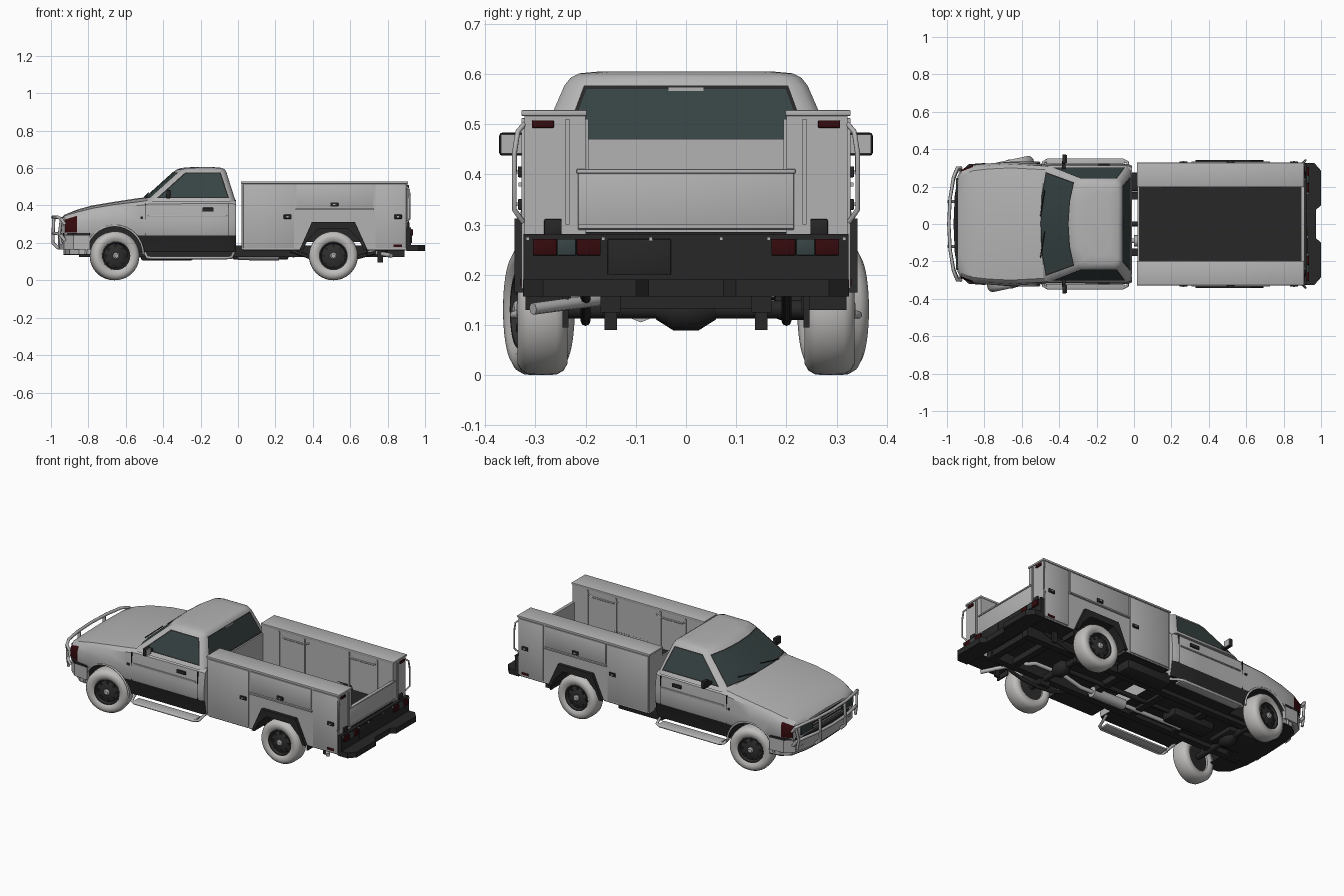
import bpy, bmesh, math
from mathutils import Matrix, Vector

if "Cube" in bpy.data.objects:
    bpy.data.objects.remove(bpy.data.objects["Cube"])


def material(name, rgb):
    m = bpy.data.materials.new(name)
    m.diffuse_color = (*rgb, 1)
    m.use_nodes = True
    m.node_tree.nodes["Principled BSDF"].inputs["Base Color"].default_value = m.diffuse_color
    return m


PAINT = material("grey paint", (0.45, 0.45, 0.45))
TYRE = material("pale tyre", (0.52, 0.51, 0.50))
TRIM = material("black trim", (0.02, 0.02, 0.02))
GLASS = material("tinted glass", (0.038, 0.056, 0.056))
RED = material("dark red lens", (0.035, 0.003, 0.004))
RIM = material("dark rim", (0.028, 0.028, 0.028))


def select(ob):
    bpy.ops.object.select_all(action='DESELECT')
    ob.select_set(True)
    bpy.context.view_layer.objects.active = ob


def finish(name, bm, mats, angle=35):
    bmesh.ops.recalc_face_normals(bm, faces=bm.faces)
    me = bpy.data.meshes.new(name)
    bm.to_mesh(me)
    bm.free()
    ob = bpy.data.objects.new(name, me)
    bpy.context.collection.objects.link(ob)
    for m in mats:
        me.materials.append(m)
    select(ob)
    bpy.ops.object.shade_smooth_by_angle(angle=math.radians(angle))
    return ob


def box(name, c, size, mat, bevel=0):
    bm = bmesh.new()
    bmesh.ops.create_cube(bm, size=1)
    bmesh.ops.scale(bm, vec=size, verts=bm.verts)
    if bevel:
        bmesh.ops.bevel(bm, geom=bm.edges[:], offset=bevel, segments=2, affect='EDGES', profile=0.5)
    bmesh.ops.translate(bm, vec=c, verts=bm.verts)
    return finish(name, bm, [mat])


def prism(name, pts, axis, a, b, mat):
    bm = bmesh.new()
    vs = [bm.verts.new((u, a, v) if axis == 'y' else (u, v, a)) for u, v in pts]
    ext = bmesh.ops.extrude_face_region(bm, geom=[bm.faces.new(vs)])
    new = [g for g in ext['geom'] if isinstance(g, bmesh.types.BMVert)]
    bmesh.ops.translate(bm, vec=(0, b - a, 0) if axis == 'y' else (0, 0, b - a), verts=new)
    return finish(name, bm, [mat], 25)


def loft(rings, rule):
    bm = bmesh.new()
    rows = [[bm.verts.new(p) for p in r] for r in rings]
    n = len(rows[0])
    for i in range(len(rows) - 1):
        for j in range(n):
            k = (j + 1) % n
            f = bm.faces.new((rows[i][j], rows[i][k], rows[i + 1][k], rows[i + 1][j]))
            f.material_index = rule(i, j, f.calc_center_median())
    bm.faces.new(rows[0])
    bm.faces.new(rows[-1])
    return bm


def lathe(name, profile, c, mat, turn=0, seg=40):
    rings = [[(r * math.cos(2 * math.pi * j / seg), y, r * math.sin(2 * math.pi * j / seg))
              for j in range(seg)] for r, y in profile]
    bm = loft(rings, lambda i, j, p: 0)
    bmesh.ops.rotate(bm, matrix=Matrix.Rotation(turn, 3, 'Z'), verts=bm.verts)
    bmesh.ops.translate(bm, vec=c, verts=bm.verts)
    return finish(name, bm, [mat])


def tube(name, pts, r, mat):
    cu = bpy.data.curves.new(name, 'CURVE')
    cu.dimensions = '3D'
    cu.bevel_depth, cu.bevel_resolution, cu.use_fill_caps = r, 2, True
    sp = cu.splines.new('POLY')
    sp.points.add(len(pts) - 1)
    for p, q in zip(sp.points, pts):
        p.co = (*q, 1)
    ob = bpy.data.objects.new(name, cu)
    bpy.context.collection.objects.link(ob)
    cu.materials.append(mat)
    select(ob)
    bpy.ops.object.convert(target='MESH')
    bpy.ops.object.shade_smooth_by_angle(angle=math.radians(50))
    return ob


# cab and bonnet: cross-sections (x, half width, bottom, shoulder, top)
stations = [(-.945, .25, .2, .325, .335), (-.925, .29, .18, .345, .352), (-.86, .315, .16, .365, .378),
            (-.78, .324, .16, .385, .40), (-.66, .33, .15, .405, .42), (-.53, .323, .15, .42, .44),
            (-.47, .32, .15, .428, .445), (-.2, .32, .15, .43, .435), (-.03, .32, .15, .43, .435),
            (-.01, .312, .155, .425, .43)]
rings = []
for x, w, b, sh, top in stations:
    half = [(0, b), (w - .02, b), (w - .005, .24), (w, .255), (w, min(.32, sh - .03)),
            (w - .01, sh - .02), (w - .03, sh), (w * .6, top - .004), (0, top)]
    rings.append([(x, y, z) for y, z in half] + [(x, -y, z) for y, z in half[-2:0:-1]])


def body_rule(i, j, p):
    if i == 1 and .255 < p.z < .335 and abs(p.y) > .28:
        return 2
    return 1 if p.z < .18 or (p.z < .24 and p.x > -.6) else 0


body = finish("cab_body", loft(rings, body_rule), [PAINT, TRIM, RED])
for s in (-1, 1):
    cut = lathe("arch_cutter", [(.152, s * .19), (.152, s * .45)], (-.66, 0, .138), TRIM)
    cut.data.materials.append(TRIM)
    for f in cut.data.polygons:
        f.material_index = 1
    cut.hide_render = True
    mod = body.modifiers.new("arch", 'BOOLEAN')
    mod.operation, mod.solver, mod.object = 'DIFFERENCE', 'EXACT', cut
    select(body)
    bpy.ops.object.modifier_apply(modifier="arch")
    bpy.data.objects.remove(cut)
select(body)
bpy.ops.object.shade_smooth_by_angle(angle=math.radians(35))

# cab roof with windows: rings (z, front x, back x, half width)
rings = []
for z, f, b, w in [(.42, -.525, -.012, .312), (.44, -.502, -.018, .302), (.577, -.35, -.062, .242),
                   (.592, -.328, -.07, .23), (.601, -.302, -.085, .213), (.605, -.25, -.13, .17)]:
    half = [(f, 0), (f + .008, .5 * w), (f + .03, .92 * w), (f + .068, w), (b - .03, w),
            (b - .008, .94 * w), (b, .84 * w), (b, 0)]
    rings.append([(x, y, z) for x, y in half] + [(x, -y, z) for x, y in half[-2:0:-1]])
bm = loft(rings, lambda i, j, p: 1 if i == 1 and min(j, 13 - j) in (0, 1, 3, 6) else 0)
bmesh.ops.recalc_face_normals(bm, faces=bm.faces)
res = bmesh.ops.inset_region(bm, faces=[f for f in bm.faces if f.material_index == 1],
                             thickness=.007, use_even_offset=True)
for f in res['faces']:
    f.material_index = 2
finish("cab_roof", bm, [PAINT, GLASS, TRIM])
box("high_brake_lamp", (-.064, 0, .57), (.012, .07, .008), PAINT)

# front end: grille, headlamps, bumper, bar
box("grille", (-.945, 0, .29), (.008, .28, .06), TRIM)
for k in range(3):
    box("grille_bar", (-.95, 0, .272 + .018 * k), (.006, .27, .005), PAINT)
plan = [(-.79, .325), (-.88, .318), (-.93, .275), (-.955, .16), (-.962, 0)]
plan = plan + [(x, -y) for x, y in plan[-2::-1]]
inner = [(-.79, -.3), (-.87, -.28), (-.87, .28), (-.79, .3)]
prism("front_bumper", plan + inner, 'z', .165, .24, PAINT)
prism("bumper_strip", [(x - .003, y * 1.005) for x, y in plan] + inner, 'z', .24, .252, TRIM)
low = [(x + .03, y * .97) for x, y in plan]
prism("front_valance", low + inner, 'z', .14, .165, PAINT)
prism("front_undertray", low, 'z', .135, .142, TRIM)
for z, e in ((.338, .30), (.25, .29)):
    h = [(-.925, e, z - .04), (-.945, e, z - .01), (-.965, e - .05, z), (-.983, .14, z), (-.99, 0, z)]
    tube("front_bar", h + [(x, -y, q) for x, y, q in h[-2::-1]], .009, PAINT)
for s in (-1, 1):
    box("headlamp", (-.946, s * .195, .29), (.01, .1, .055), GLASS, .002)
    tube("bar_upright", [(-.985, s * .12, .34), (-.99, s * .12, .2), (-.96, s * .12, .17)], .009, PAINT)
    tube("bar_side", [(-.945, s * .295, .33), (-.955, s * .28, .25), (-.945, s * .28, .19)], .008, PAINT)
    # doors, mirrors, steps and wipers
    arc = [(-.66 + .154 * math.cos(a), s * (.327 - .012 * max(0, math.cos(math.pi - a))), .138 + .154 * math.sin(a))
           for a in [math.pi * k / 16 for k in range(17)]]
    tube("arch_lip", arc, .006, PAINT)
    for x in (-.495, -.05):
        box("door_seam", (x, s * .3155, .325), (.003, .01, .17), TRIM)
    box("door_handle", (-.16, s * .317, .378), (.06, .012, .02), TRIM, .003)
    box("side_moulding", (-.27, s * .32, .345), (.42, .008, .008), PAINT, .002)
    box("side_marker", (-.515, s * .321, .335), (.015, .008, .012), TRIM)
    box("mirror", (-.372, s * .347, .46), (.022, .05, .046), TRIM, .006)
    box("mirror_face", (-.36, s * .347, .46), (.004, .042, .038), PAINT)
    box("mirror_arm", (-.375, s * .316, .452), (.02, .045, .018), TRIM, .004)
    box("side_step", (-.26, s * .315, .122), (.42, .06, .012), PAINT, .003)
    tube("step_rail", [(-.5, s * .25, .155), (-.485, s * .33, .122), (-.46, s * .343, .12),
                       (-.06, s * .343, .12), (-.035, s * .33, .122), (-.02, s * .25, .155)], .008, PAINT)
    tube("wiper", [(-.5, s * .11 - .07, .446), (-.478, s * .11 + .07, .468)], .003, TRIM)

# wheels: the front pair is steered
for x, turn, track in ((-.66, .21, .293), (.51, 0, .286)):
    for s in (-1, 1):
        c = Vector((x, s * track, .131))
        prof = [(.074, .015), (.076, .04), (.09, .049), (.108, .05), (.122, .042), (.13, .028), (.131, 0)]
        lathe("tyre", prof + [(r, -y) for r, y in prof[-2::-1]], c, TYRE, turn)
        lathe("rim", [(.076, -s * .03), (.077, s * .043), (.07, s * .043), (.064, s * .028),
                      (.04, s * .036), (.026, s * .038)], c, RIM, turn)
        lathe("hub_cap", [(.018, s * .03), (.018, s * .046), (.011, s * .052)], c, PAINT, turn, 16)
        for k in range(8):
            a = 2 * math.pi * k / 8
            d = Matrix.Rotation(turn, 3, 'Z') @ Vector((.052 * math.cos(a), s * .034, .052 * math.sin(a)))
            lathe("rim_hole", [(.009, -s * .002), (.009, s * .003)], c + d, TRIM, turn, 10)

# service body: side lockers with doors
arch_in = [(.35, .165), (.372, .215), (.43, .274), (.59, .274), (.648, .215), (.672, .165)]
arch_out = [(.692, .165), (.625, .312), (.395, .312), (.33, .165)]
side = [(.02, .165), (.35, .165), (.405, .3), (.615, .3), (.672, .165), (.905, .165), (.905, .52), (.02, .52)]
for s in (-1, 1):
    prism("locker", side, 'y', s * .2, s * .322, PAINT)
    prism("rear_arch", arch_in + arch_out, 'y', s * .2, s * .342, TRIM)
    box("locker_underside", (.18, s * .26, .163), (.3, .12, .006), TRIM)
    box("locker_underside", (.79, s * .26, .163), (.21, .12, .006), TRIM)
    box("locker_lid", (.4625, s * .2625, .522), (.895, .131, .012), PAINT, .003)
    for x0, x1, z0 in ((.028, .3, .172), (.312, .722, .388), (.734, .9, .172)):
        box("locker_door", ((x0 + x1) / 2, s * .322, (z0 + .512) / 2), (x1 - x0, .012, .512 - z0), PAINT, .002)
    box("drip_rail", (.517, s * .328, .38), (.42, .012, .008), PAINT)
    for x, z in ((.265, .34), (.515, .405), (.855, .34)):
        box("latch", (x, s * .33, z), (.042, .01, .022), TRIM, .003)
        box("latch_lever", (x, s * .335, z), (.012, .006, .007), PAINT)
    box("side_lamp", (.855, s * .326, .185), (.045, .008, .014), RED)
    for x in (.14, .31, .61, .8):
        box("inner_rib", (x, s * .198, .4), (.008, .008, .22), PAINT)
    for x in (.14, .6):
        tube("inner_rail", [(x, s * .202, .49), (x + .03, s * .2, .475), (x + .17, s * .2, .475),
                            (x + .2, s * .202, .49)], .005, PAINT)
    # rear details
    tube("grab_handle", [(.9, s * .322, .5), (.915, s * .335, .485), (.918, s * .342, .44),
                         (.918, s * .342, .33), (.9, s * .325, .305)], .005, PAINT)
    box("rear_post", (.908, s * .236, .405), (.01, .008, .21), PAINT)
    box("upper_tail_lamp", (.907, s * .285, .5), (.01, .044, .015), RED, .002)
    box("lamp_bracket", (.91, s * .265, .295), (.012, .035, .032), TRIM, .003)
    for y, w, m in ((.194, .048, RED), (.238, .038, GLASS), (.281, .048, RED)):
        box("tail_lamp", (.93, s * y, .255), (.012, w, .033), m, .002)
    for y in (.07, .165, .315):
        box("panel_bolt", (.929, s * y, .272), (.006, .007, .007), PAINT)
box("load_floor", (.4625, 0, .245), (.885, .42, .08), TRIM)
box("bulkhead", (.025, 0, .365), (.01, .4, .21), PAINT)
box("tailgate", (.9, 0, .35), (.014, .43, .122), PAINT, .002)
box("tailgate_top", (.902, 0, .406), (.02, .436, .009), PAINT, .002)
box("tailgate_foot", (.904, 0, .296), (.014, .43, .009), PAINT, .002)
box("rear_panel", (.912, 0, .22), (.028, .648, .122), TRIM)
box("plate_recess", (.927, -.093, .235), (.006, .126, .072), TRIM, .002)
step = [(.9, .325), (.965, .325), (1, .285), (1, .1), (.972, .075)]
prism("rear_bumper", step + [(x, -y) for x, y in step[::-1]], 'z', .157, .19, TRIM)

# underside
for s in (-1, 1):
    box("chassis_rail", (.02, s * .15, .155), (1.74, .04, .06), TRIM)
    tube("leaf_spring", [(.28, s * .2, .16), (.4, s * .2, .118), (.51, s * .2, .108), (.62, s * .2, .118), (.8, s * .2, .165)], .01, TRIM)
    box("spring_plate", (.51, s * .15, .11), (.07, .025, .04), TRIM)
    box("hanger", (.76, s * .24, .135), (.03, .012, .08), TRIM)
    box("mud_flap", (.69, s * .275, .155), (.008, .09, .05), TRIM)
for x in (-.8, -.4, -.1, .2, .72, .86):
    box("cross_member", (x, 0, .15), (.04, .3, .035), TRIM)
for x in (-.66, .51):
    lathe("axle", [(.018, -.25), (.018, .25)], (x, 0, .131), TRIM, 0, 16)
    lathe("differential", [(.02, -.06), (.042, -.025), (.042, .025), (.02, .06)], (x, 0, .131), TRIM, 0, 20)
tube("drive_shaft", [(-.3, 0, .15), (.49, 0, .135)], .014, TRIM)
box("gearbox", (-.38, 0, .15), (.28, .11, .09), TRIM, .015)
box("engine_sump", (-.7, 0, .16), (.2, .18, .07), TRIM, .015)
box("fuel_tank", (.12, .225, .145), (.3, .1, .07), TRIM, .012)
tube("exhaust", [(-.4, -.09, .14), (.3, -.09, .135), (.42, -.1, .175), (.6, -.11, .18),
                 (.72, -.17, .15), (.82, -.305, .132)], .012, PAINT)
tube("silencer", [(0, -.09, .138), (.22, -.09, .135)], .03, PAINT)
